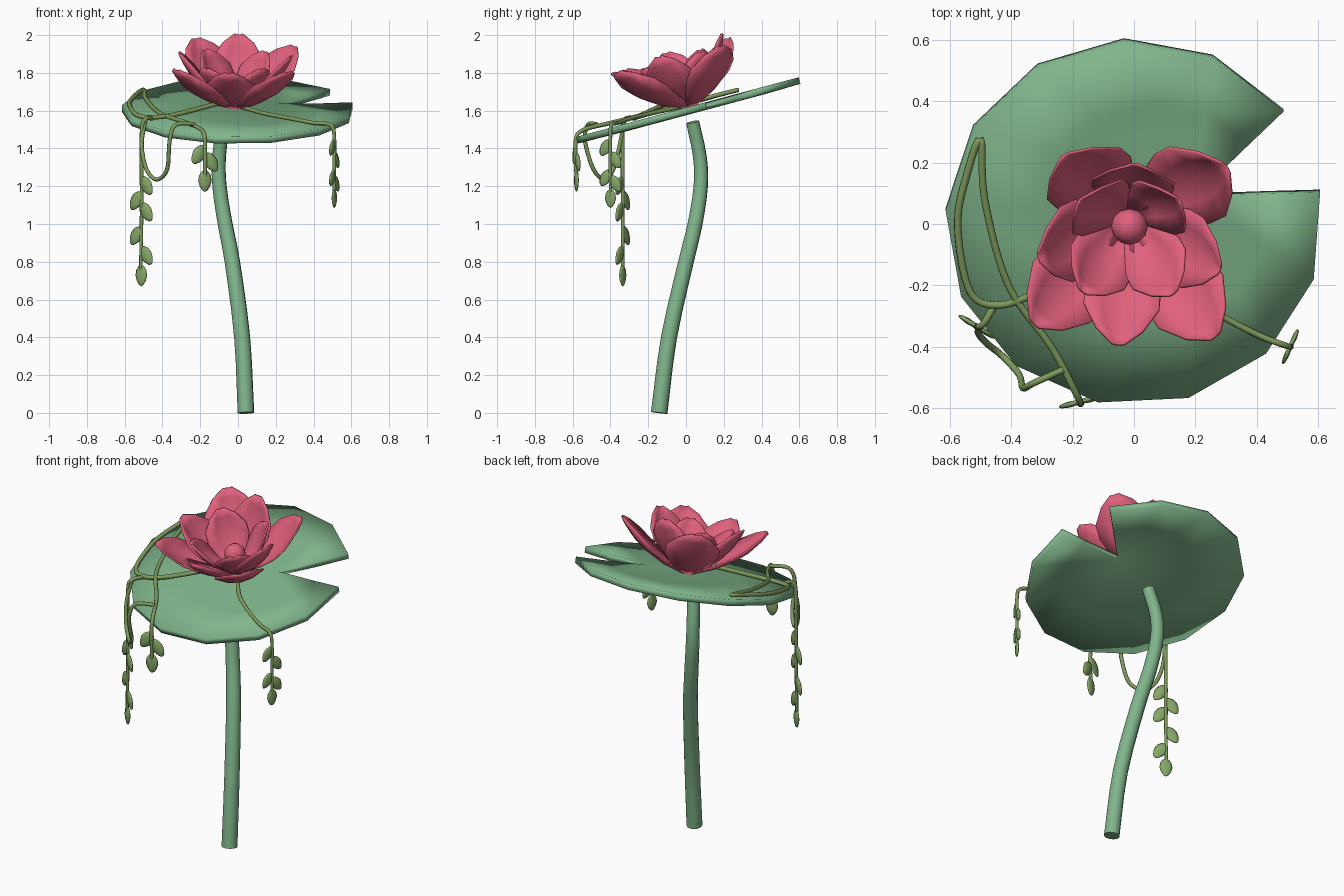
import bpy, bmesh, math
from mathutils import Vector, Matrix

if "Cube" in bpy.data.objects:
    bpy.data.objects.remove(bpy.data.objects["Cube"])


def material(name, rgb):
    m = bpy.data.materials.new(name)
    m.diffuse_color = (*rgb, 1)
    m.use_nodes = True
    m.node_tree.nodes["Principled BSDF"].inputs["Base Color"].default_value = m.diffuse_color
    return m


PAD = material("pad green", (0.215, 0.462, 0.258))
PINK = material("petal pink", (0.75, 0.118, 0.205))
VINE = material("vine olive", (0.21, 0.325, 0.11))
LEAF = material("leaf green", (0.235, 0.385, 0.135))
TILT = Matrix.Rotation(math.radians(15), 4, 'X')


def finish(bm, name, mat, smooth=True):
    bmesh.ops.recalc_face_normals(bm, faces=bm.faces)
    me = bpy.data.meshes.new(name)
    bm.to_mesh(me)
    bm.free()
    me.materials.append(mat)
    for p in me.polygons:
        p.use_smooth = smooth
    ob = bpy.data.objects.new(name, me)
    bpy.context.collection.objects.link(ob)
    return ob


def tube(name, points, radii, mat, sides, steps):
    """Round tube swept along a smooth path through the points."""
    pts = [Vector(p) for p in points]
    ext = [2 * pts[0] - pts[1]] + pts + [2 * pts[-1] - pts[-2]]
    path = []
    n = len(pts) - 1
    for i in range(n):
        a, b, c, d = ext[i:i + 4]
        for k in range(steps):
            t = k / steps
            path.append(0.5 * (2 * b + (c - a) * t + (2 * a - 5 * b + 4 * c - d) * t ** 2
                               + (3 * b - a - 3 * c + d) * t ** 3))
    path.append(pts[-1])
    bm = bmesh.new()
    rings = []
    prev = None
    side = Vector((1, 0.1, 0.05))
    for i, p in enumerate(path):
        d = (path[min(i + 1, len(path) - 1)] - path[max(i - 1, 0)]).normalized()
        if prev is not None:
            side = prev.rotation_difference(d) @ side
        side = (side - d * side.dot(d)).normalized()
        prev = d
        other = d.cross(side)
        r = radii[0] + (radii[1] - radii[0]) * i / (len(path) - 1)
        rings.append([bm.verts.new(p + r * (math.cos(a) * side + math.sin(a) * other))
                      for a in (2 * math.pi * k / sides for k in range(sides))])
    for r0, r1 in zip(rings, rings[1:]):
        for k in range(sides):
            j = (k + 1) % sides
            bm.faces.new((r0[k], r0[j], r1[j], r1[k]))
    bm.faces.new(rings[0])
    bm.faces.new(rings[-1])
    ob = finish(bm, name, mat)
    for p in ob.data.polygons:
        p.use_smooth = len(p.vertices) == 4
    return ob


# Notched lily pad
rim = [Vector((0.616 * math.cos(a), 0.616 * math.sin(a), 0))
       for a in (math.radians(37.7 + 27.67 * i) for i in range(13))]
apex = Vector((0.20, 0.09, 0))
bm = bmesh.new()
layers = []
for z, inner_z in ((0.018, 0.014), (-0.018, -0.022)):
    outer = [bm.verts.new(p + Vector((0, 0, z))) for p in rim]
    inner = [bm.verts.new(apex.lerp(p, 0.6) + Vector((0, 0, inner_z))) for p in rim]
    tip = bm.verts.new(apex + Vector((0, 0, inner_z)))
    for i in range(12):
        bm.faces.new((outer[i], outer[i + 1], inner[i + 1], inner[i]))
        bm.faces.new((inner[i], inner[i + 1], tip))
    layers.append((outer, [outer[-1], inner[-1], tip, inner[0], outer[0]]))
for top, low in zip(*layers):
    for i in range(len(top) - 1):
        bm.faces.new((top[i], top[i + 1], low[i + 1], low[i]))
bm.transform(Matrix.Translation((0, 0.007, 1.6)) @ TILT)
finish(bm, "lily_pad", PAD)

# Curved stem
tube("stem", [(0.042, -0.142, 0), (0.022, -0.09, 0.4), (-0.03, 0, 0.8), (-0.068, 0.048, 1.0),
              (-0.098, 0.078, 1.2), (-0.10, 0.073, 1.36), (-0.075, 0.035, 1.54)],
     (0.044, 0.035), PAD, 12, 3)

# Flower: three rings of cupped petals, tilted with the pad
FLOWER = Matrix.Translation((-0.015, 0.02, 1.615)) @ TILT
ROWS = [(0, 0.25), (0.25, 0.68), (0.5, 0.98), (0.68, 0.98), (0.88, 0.6), (1, 0.16)]


def petal(name, angle, radius, height, half_width):
    bm = bmesh.new()
    grid = []
    for t, w in ROWS:
        r = 0.02 + (radius - 0.02) * (t + 0.35 * t * (1 - t))
        z = height * (t - 0.45 * t * (1 - t))
        row = []
        for s in (-1, -0.5, 0, 0.5, 1):
            cup = 0.045 * w * s * s
            row.append(bm.verts.new((r - cup * 0.6, s * w * half_width, z + cup * 0.8)))
        grid.append(row)
    for a, b in zip(grid, grid[1:]):
        for k in range(4):
            bm.faces.new((a[k], a[k + 1], b[k + 1], b[k]))
    bm.transform(FLOWER @ Matrix.Rotation(math.radians(angle), 4, 'Z'))
    ob = finish(bm, name, PINK)
    mod = ob.modifiers.new("thickness", 'SOLIDIFY')
    mod.thickness = 0.009
    mod.offset = 0


# each petal: angle, radius, height, half width
PETALS = {
    "outer": ((38, 0.40, 0.27, 0.15), (126, 0.36, 0.30, 0.15),
              (222, 0.42, 0.28, 0.14), (-49, 0.43, 0.28, 0.14)),
    "middle": ((-96, 0.355, 0.28, 0.125), (-17, 0.31, 0.30, 0.125),
               (86, 0.27, 0.33, 0.135), (189, 0.30, 0.31, 0.13)),
    "inner": ((-131, 0.235, 0.26, 0.115), (-52, 0.235, 0.26, 0.11),
              (40, 0.21, 0.27, 0.115), (140, 0.21, 0.28, 0.12))}
for ring, petals in PETALS.items():
    for i, shape in enumerate(petals):
        petal(f"{ring}_petal_{i + 1}", *shape)

bm = bmesh.new()
bmesh.ops.create_uvsphere(bm, u_segments=12, v_segments=8, radius=0.06)
bm.transform(FLOWER @ Matrix.Translation((0, 0, 0.11)))
finish(bm, "flower_centre", PINK)

# Trailing vines
tube("vine_right", [(0.02, -0.03, 1.62), (0.14, -0.19, 1.585), (0.27, -0.29, 1.56), (0.40, -0.36, 1.535),
                    (0.49, -0.395, 1.525), (0.51, -0.40, 1.46), (0.51, -0.40, 1.3), (0.51, -0.40, 1.14)],
     (0.012, 0.009), VINE, 8, 4)
tube("vine_loop", [(-0.1, -0.1, 1.64), (-0.33, -0.23, 1.58), (-0.46, -0.265, 1.565), (-0.54, -0.21, 1.58),
                   (-0.575, 0, 1.635), (-0.545, 0.16, 1.68), (-0.50, 0.275, 1.71), (-0.487, 0.08, 1.66),
                   (-0.41, -0.2, 1.585), (-0.27, -0.4, 1.535), (-0.19, -0.55, 1.495),
                   (-0.175, -0.585, 1.43), (-0.175, -0.58, 1.25)],
     (0.013, 0.011), VINE, 8, 5)
tube("vine_long", [(-0.455, -0.265, 1.56), (-0.49, -0.325, 1.555), (-0.51, -0.335, 1.48),
                   (-0.51, -0.335, 1.1), (-0.515, -0.335, 0.75)], (0.012, 0.009), VINE, 8, 5)
tube("vine_swag", [(-0.49, -0.325, 1.55), (-0.51, -0.35, 1.42), (-0.485, -0.385, 1.29),
                   (-0.43, -0.43, 1.235), (-0.375, -0.49, 1.29), (-0.362, -0.535, 1.44),
                   (-0.33, -0.52, 1.525), (-0.23, -0.475, 1.53)], (0.011, 0.011), VINE, 8, 4)


# Leaves hanging alternately on each strand, with one at the end
def leaf(name, at, plane, lean, size):
    bm = bmesh.new()
    bmesh.ops.create_uvsphere(bm, u_segments=8, v_segments=6, radius=1)
    for v in bm.verts:
        if v.co.z < 0:
            v.co.x *= 1 + 0.25 * v.co.z
    bm.transform(Matrix.Translation(at) @ Matrix.Rotation(plane, 4, 'Z')
                 @ Matrix.Rotation(lean, 4, 'Y') @ Matrix.Translation((0, 0, -size))
                 @ Matrix.Diagonal((size * 0.64, size * 0.17, size, 1)))
    finish(bm, name, LEAF)


def strand(name, x, y, plane, size, heights, end):
    for i, (side, z) in enumerate(heights):
        leaf(f"{name}_leaf_{i + 1}", (x, y, z + size * 0.7), math.radians(plane),
             -side * math.radians(34), size)
    leaf(f"{name}_end_leaf", (x, y, end + 2 * size), math.radians(plane), 0, size)


strand("long", -0.512, -0.335, -32, 0.057,
       ((1, 1.21), (-1, 1.13), (1, 1.07), (-1, 0.945), (1, 0.84)), 0.67)
strand("short", -0.175, -0.58, 14, 0.058, ((-1, 1.375), (1, 1.335)), 1.17)
strand("right", 0.51, -0.40, 66, 0.05, ((-1, 1.41), (1, 1.345), (-1, 1.25), (1, 1.22)), 1.085)
